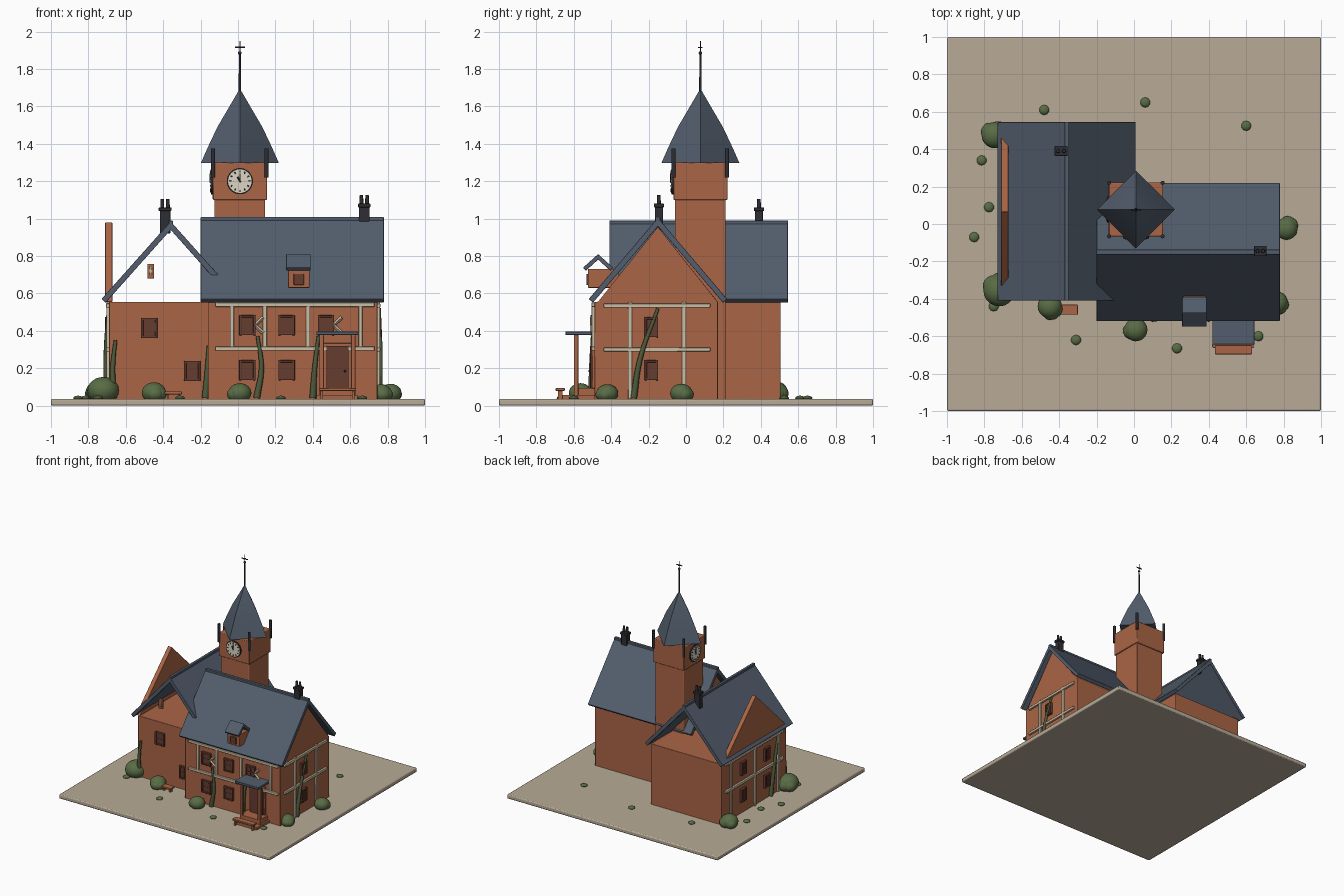
import bpy, bmesh, math, random
from mathutils import Vector, Matrix

if "Cube" in bpy.data.objects:
    bpy.data.objects.remove(bpy.data.objects["Cube"])
random.seed(4)

def mat(name, c):
    m = bpy.data.materials.new(name)
    m.diffuse_color = (*c, 1)
    m.use_nodes = True
    m.node_tree.nodes["Principled BSDF"].inputs["Base Color"].default_value = m.diffuse_color
    return m
BRICK = mat("brick", (.40, .13, .06)); ROOF = mat("slate", (.085, .11, .15))
GROUND = mat("sand", (.48, .41, .31)); CREAM = mat("timber", (.60, .51, .37))
BROWN = mat("brown", (.13, .045, .03)); DARK = mat("dark", (.028, .028, .033))
LEAF = mat("leaf", (.10, .15, .06)); VINE = mat("vine", (.075, .105, .045))
FACE = mat("dial", (.72, .67, .55))

def finish(name, bm, m, bevel=0, smooth=True):
    bmesh.ops.recalc_face_normals(bm, faces=bm.faces)
    me = bpy.data.meshes.new(name)
    bm.to_mesh(me); bm.free()
    o = bpy.data.objects.new(name, me)
    bpy.context.collection.objects.link(o)
    me.materials.append(m)
    if bevel:
        b = o.modifiers.new("bevel", 'BEVEL')
        b.width, b.segments = bevel, 2
    if smooth:
        bpy.context.view_layer.objects.active = o
        for s in bpy.context.selected_objects: s.select_set(False)
        o.select_set(True)
        bpy.ops.object.shade_smooth_by_angle(angle=math.radians(35))
    return o

def box(name, x0, x1, y0, y1, z0, z1, m, bevel=.004):
    bm = bmesh.new()
    bmesh.ops.create_cube(bm, size=1, matrix=Matrix.Translation(((x0+x1)/2, (y0+y1)/2, (z0+z1)/2))
                          @ Matrix.Diagonal((x1-x0, y1-y0, z1-z0, 1)))
    return finish(name, bm, m, bevel)

def prism(name, prof, axis, a, b, m, bevel=.003):
    """extrude a (u, z) outline along the x or y axis"""
    bm = bmesh.new()
    P = (lambda u, z, t: (t, u, z)) if axis == 'x' else (lambda u, z, t: (u, t, z))
    f = bm.faces.new([bm.verts.new(P(u, z, a)) for u, z in prof])
    r = bmesh.ops.extrude_face_region(bm, geom=[f])
    vs = [g for g in r['geom'] if isinstance(g, bmesh.types.BMVert)]
    bmesh.ops.translate(bm, verts=vs, vec=P(0, 0, b - a))
    return finish(name, bm, m, bevel)

def rod(name, p, q, r, m, r2=None, seg=12):
    p, q = Vector(p), Vector(q)
    d = q - p
    bm = bmesh.new()
    bmesh.ops.create_cone(bm, cap_ends=True, segments=seg, radius1=r, radius2=r if r2 is None else r2,
                          depth=d.length, matrix=Matrix.Translation((p+q)/2) @ d.to_track_quat('Z', 'Y').to_matrix().to_4x4())
    return finish(name, bm, m)

def ball(name, c, r, m, sz=1, sub=2):
    bm = bmesh.new()
    bmesh.ops.create_icosphere(bm, subdivisions=sub, radius=r,
                               matrix=Matrix.Translation(c) @ Matrix.Diagonal((1, 1, sz, 1)))
    return finish(name, bm, m)

# walls as (axis, position, outward sign)
FRONT, WING, RIGHT, LEFT = ('y', -.49, -1), ('y', -.37, -1), ('x', .745, 1), ('x', -.69, -1)

def panel(name, wall, u, z, w, h, d, m, bevel=.004):
    ax, pos, s = wall
    a, b = sorted((pos - s*.01, pos + s*d))
    r = (u-w/2, u+w/2, a, b) if ax == 'y' else (a, b, u-w/2, u+w/2)
    return box(name, *r, z-h/2, z+h/2, m, bevel)

def window(wall, u, z, w=.085, h=.105):
    panel("window_pane", wall, u, z, w, h, .012, BROWN)
    for s in (-1, 1):
        panel("window_side", wall, u+s*(w/2-.005), z, .012, h+.004, .02, BROWN, .002)
        panel("window_rail", wall, u, z+s*(h/2-.005), w, .012, .02, BROWN, .002)
    panel("window_bar", wall, u, z, .006, h, .016, BROWN, 0)
    panel("window_crossbar", wall, u, z, w, .006, .016, BROWN, 0)

def roof(name, axis, c, half, eave, top, a, b, t=.03):
    k = (top-eave)/half
    dx, drop = t*math.sin(math.atan(k)), t/math.cos(math.atan(k))
    dz = t*math.cos(math.atan(k))
    prism(name, [(c-half, eave), (c, top), (c+half, eave), (c+half-dx, eave-dz),
                 (c, top-drop), (c-half+dx, eave-dz)], axis, a, b, ROOF)

# ground
box("ground", -1, 1, -1, 1, 0, .036, GROUND, .008)

# main block with gables, side wing with open ends
prism("main_walls", [(-.49, .03), (.17, .03), (.17, .555), (-.15, .955), (-.47, .555), (-.49, .555)],
      'x', -.16, .745, BRICK, .004)
box("wing_walls", -.69, -.02, -.37, .505, .03, .555, BRICK)
prism("wing_gable", [(-.37, .555), (.5, .555), (.065, .98)], 'x', -.71, -.672, BRICK)
roof("main_roof", 'x', -.15, .37, .57, 1.005, -.2, .78)
roof("wing_roof", 'y', -.36, .37, .57, .985, -.41, .545)
box("main_ridge", -.2, .78, -.163, -.137, .985, 1.008, ROOF)
box("wing_ridge", -.372, -.348, -.41, .545, .967, .99, ROOF)

# tower
TX, TY = .01, .077
def square(name, h, z0, z1, m):
    box(name, TX-h, TX+h, TY-h, TY+h, z0, z1, m, .005)
square("tower_shaft", .135, .03, 1.11, BRICK)
square("tower_top", .145, 1.1, 1.3, BRICK)
bm = bmesh.new()
rings = [[bm.verts.new((TX+r*math.cos(i*math.pi/2), TY+r*math.sin(i*math.pi/2), z)) for i in range(4)]
         for r, z in ((.208, 1.298), (.172, 1.38), (.12, 1.49), (.06, 1.592), (.006, 1.685))]
for lo, hi in zip(rings, rings[1:]):
    for i in range(4):
        bm.faces.new((lo[i], lo[(i+1) % 4], hi[(i+1) % 4], hi[i]))
bm.faces.new(rings[0]); bm.faces.new(rings[-1])
finish("spire", bm, ROOF)
for sx in (-1, 1):
    for sy in (-1, 1):
        x, y = TX+sx*.143, TY+sy*.143
        rod("pinnacle", (x, y, 1.22), (x, y, 1.375), .011, DARK)
rod("finial", (TX, TY, 1.66), (TX, TY, 1.89), .007, DARK, .005)
ball("finial_ball", (TX, TY, 1.885), .01, DARK)
rod("vane_post", (TX, TY, 1.88), (TX, TY, 1.95), .003, DARK)
rod("vane_arm", (TX-.027, TY, 1.915), (TX+.027, TY, 1.915), .004, DARK)
rod("vane_cross_arm", (TX, TY-.012, 1.915), (TX, TY+.012, 1.915), .003, DARK)

# clocks on the front and left of the tower
for n, u in ((Vector((0, -1, 0)), Vector((1, 0, 0))), (Vector((-1, 0, 0)), Vector((0, -1, 0)))):
    c = Vector((TX, TY, 1.2)) + n*.14
    at = lambda a, r, d: c + n*d + u*(r*math.sin(a)) + Vector((0, 0, r*math.cos(a)))
    rod("clock_rim", c, c+n*.014, .07, DARK, seg=32)
    rod("clock_face", c, c+n*.017, .063, FACE, seg=32)
    for i in range(12):
        a = i*math.pi/6
        rod("clock_mark", at(a, .046, .018), at(a, .057, .018), .003, DARK, seg=6)
    rod("minute_hand", at(0, -.008, .019), at(0, .04, .019), .003, DARK, seg=6)
    rod("hour_hand", at(-.5, -.008, .019), at(-.5, .026, .019), .004, DARK, seg=6)

# chimneys
for x, y, z in ((.675, -.145, 1.08), (-.39, .39, 1.06)):
    box("chimney", x-.028, x+.028, y-.022, y+.022, z-.14, z, DARK)
    box("chimney_cap", x-.034, x+.034, y-.027, y+.027, z-.02, z, DARK)
    for s in (-1, 1):
        rod("chimney_pot", (x+s*.015, y, z-.01), (x+s*.015, y, z+.045), .011, DARK, .009)

# dormer
box("dormer_body", .268, .382, -.525, -.36, .63, .73, BRICK)
roof("dormer_roof", 'x', -.47, .08, .738, .81, .257, .388, .022)
panel("dormer_window", ('y', -.525, -1), .325, .675, .055, .06, .008, BROWN)

# porch, door and steps
box("porch_roof", .42, .645, -.645, -.47, .377, .397, ROOF)
for x in (.448, .617):
    box("porch_post", x-.012, x+.012, -.6, -.576, .05, .38, BRICK)
box("lower_step", .42, .64, -.66, -.48, .03, .058, BRICK)
box("upper_step", .435, .625, -.6, -.48, .05, .095, BRICK)
panel("door_frame", FRONT, .532, .21, .15, .25, .012, BRICK)
panel("door", FRONT, .532, .205, .12, .23, .022, BROWN)
ball("door_knob", (.572, -.516, .185), .007, DARK)
for name, x0, x1, y0, y1, z in (("porch_bench", .432, .632, -.697, -.648, .095), ("small_bench", -.39, -.3, -.485, -.43, .075)):
    box(name+"_seat", x0, x1, y0, y1, z-.016, z, BRICK)
    for x in (x0+.01, x1-.022):
        box(name+"_leg", x, x+.012, y0+.012, y1-.012, .03, z-.01, BRICK, 0)

# windows
for u, z in ((.05, .43), (.26, .43), (.47, .43), (.05, .19), (.26, .19)):
    window(FRONT, u, z)
for u, z in ((-.475, .415), (-.245, .185)):
    window(WING, u, z)
for z in (.42, .19):
    window(RIGHT, -.185, z, .07)
    for u in (.22, -.1):
        window(LEFT, u, z, .07)
box("attic_frame", -.485, -.448, -.39, -.365, .68, .757, BRICK)
box("attic_pane", -.474, -.459, -.394, -.37, .697, .742, CREAM)

# timber framing
for z in (.54, .305):
    panel("front_beam", FRONT, .305, z, .85, .023, .016, CREAM)
    panel("right_beam", RIGHT, -.155, z-.005, .57, .023, .016, CREAM)
    panel("left_beam", LEFT, .065, z-.005, .78, .023, .016, CREAM)
for u in (-.033, .143, .375, .655):
    panel("front_stud", FRONT, u, .42, .022, .23, .014, CREAM)
for u in (-.3, -.01):
    panel("right_stud", RIGHT, u, .295, .022, .52, .014, CREAM)
for u in (-.26, .06, .38):
    panel("left_stud", LEFT, u, .295, .022, .52, .014, CREAM)
for x in (.09, .51):
    for s in (-1, 1):
        rod("chevron_brace", (x, -.503, .43), (x+.045, -.503, .43+s*.042), .01, CREAM, seg=4)

# climbing vines
def vine(pts, r=.018):
    cu = bpy.data.curves.new("vine", 'CURVE')
    cu.dimensions, cu.bevel_depth, cu.bevel_resolution, cu.use_fill_caps = '3D', r, 2, True
    sp = cu.splines.new('BEZIER')
    sp.bezier_points.add(len(pts)-1)
    for i, (b, p) in enumerate(zip(sp.bezier_points, pts)):
        b.co, b.radius = p, 1 - .5*i/(len(pts)-1)
        b.handle_left_type = b.handle_right_type = 'AUTO'
    cu.materials.append(VINE)
    bpy.context.collection.objects.link(bpy.data.objects.new("vine", cu))
vine([(.10, -.505, .04), (.125, -.505, .2), (.105, -.5, .37)])
vine([(-.175, -.385, .04), (-.165, -.385, .18), (-.158, -.38, .32)])
vine([(.40, -.505, .04), (.41, -.505, .2), (.43, -.5, .37)])
vine([(.755, -.28, .04), (.76, -.245, .25), (.755, -.15, .52)])
vine([(-.70, -.15, .04), (-.705, -.19, .28), (-.69, -.27, .55)])
vine([(-.665, -.38, .04), (-.67, -.385, .2), (-.655, -.38, .35)])

# bushes and tufts
for x, y, r in ((-.72, -.355, .085), (-.745, .475, .07), (-.45, -.44, .065),
                (.01, -.565, .062), (.815, -.025, .06), (.765, -.42, .058)):
    ball("bush", (x, y, .03+r*.6), r, LEAF, .85, 3)
    for i in range(3):
        a = random.uniform(0, 6.28)
        ball("bush_lump", (x+.45*r*math.cos(a), y+.45*r*math.sin(a), .03+r*.5), r*.68, LEAF, .9, 3)
for x, y in ((-.48, .61), (.06, .65), (.6, .525), (-.815, .34), (-.775, .09), (-.855, -.07),
             (-.75, -.44), (-.31, -.62), (.23, -.665), (.665, -.6)):
    ball("grass_tuft", (x, y, .04), .027, LEAF, .5)
